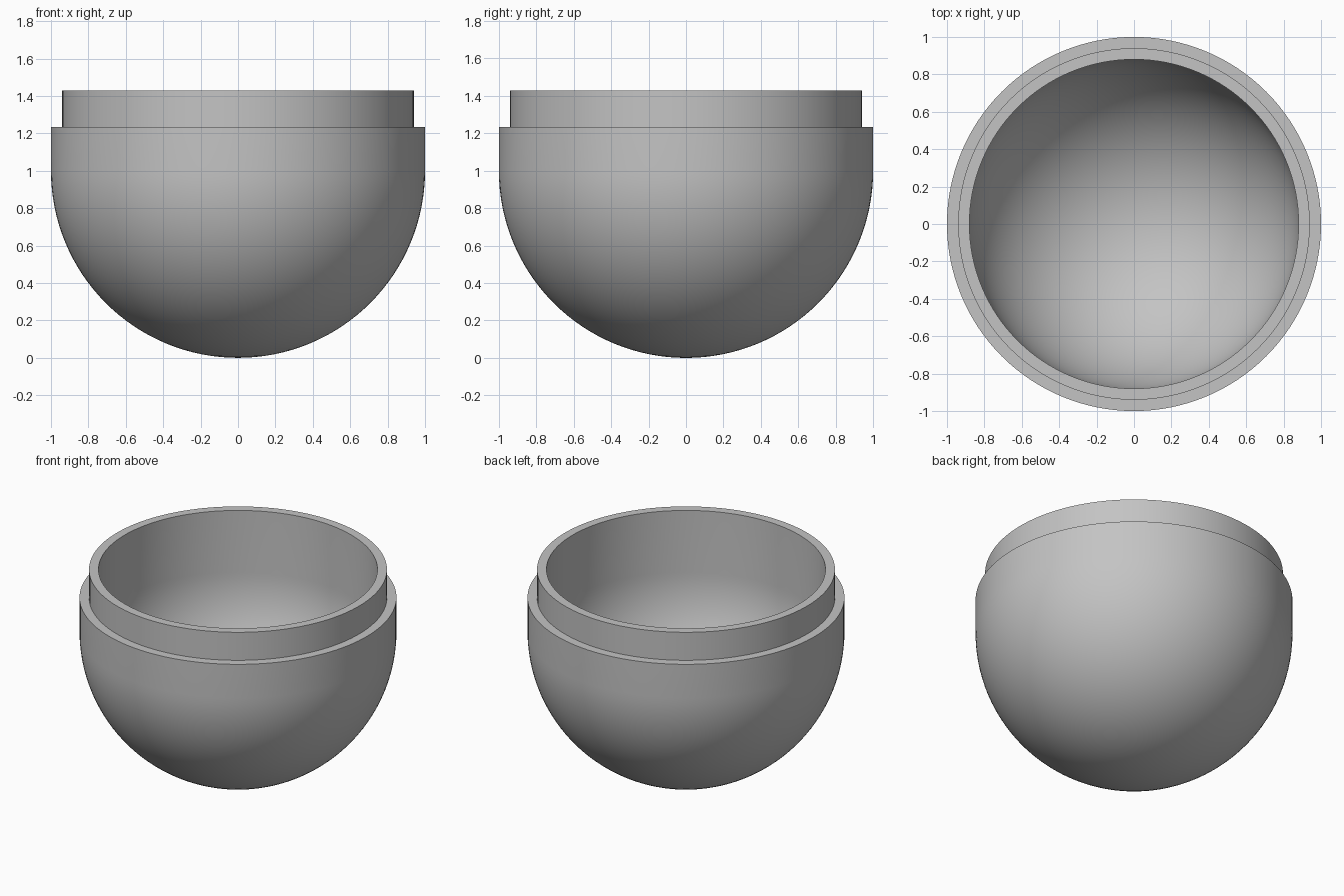
import bpy, bmesh, math

default_cube = bpy.data.objects.get("Cube")
if default_cube:
    bpy.data.objects.remove(default_cube, do_unlink=True)

SEGMENTS = 128
ARC_STEPS = 32
OUTER, LIP, INNER = 1.0, 0.94, 0.88
CENTRE_Z, SHOULDER_Z, TOP_Z = 1.0, 1.235, 1.43

grey = bpy.data.materials.new("plain grey")
grey.use_nodes = True
colour = (0.55, 0.55, 0.55, 1)
grey.diffuse_color = colour
grey.node_tree.nodes["Principled BSDF"].inputs["Base Color"].default_value = colour


def bowl_arc(radius):
    """Quarter circle from the bottom pole up to the equator."""
    angles = [math.pi / 2 * i / ARC_STEPS for i in range(ARC_STEPS + 1)]
    return [(radius * math.sin(a), CENTRE_Z - radius * math.cos(a)) for a in angles]


def lathe(name, profile):
    """Spin an (r, z) profile around the z axis."""
    mesh = bpy.data.meshes.new(name)
    bm = bmesh.new()
    verts = [bm.verts.new((r, 0, z)) for r, z in profile]
    edges = [bm.edges.new(pair) for pair in zip(verts, verts[1:])]
    bmesh.ops.spin(bm, geom=verts + edges, cent=(0, 0, 0), axis=(0, 0, 1),
                   angle=math.tau, steps=SEGMENTS, use_merge=True)
    bmesh.ops.remove_doubles(bm, verts=bm.verts, dist=1e-5)
    bmesh.ops.recalc_face_normals(bm, faces=bm.faces)
    bm.to_mesh(mesh)
    bm.free()
    mesh.materials.append(grey)
    obj = bpy.data.objects.new(name, mesh)
    bpy.context.collection.objects.link(obj)
    return obj


# Hollow round-bottomed bowl with a stepped lip at the rim
rim = [(OUTER, SHOULDER_Z), (LIP, SHOULDER_Z), (LIP, TOP_Z), (INNER, TOP_Z)]
bowl = lathe("bowl_with_lip", bowl_arc(OUTER) + rim + bowl_arc(INNER)[::-1])

bpy.ops.object.select_all(action="DESELECT")
bowl.select_set(True)
bpy.context.view_layer.objects.active = bowl
bpy.ops.object.shade_smooth_by_angle(angle=math.radians(30))
